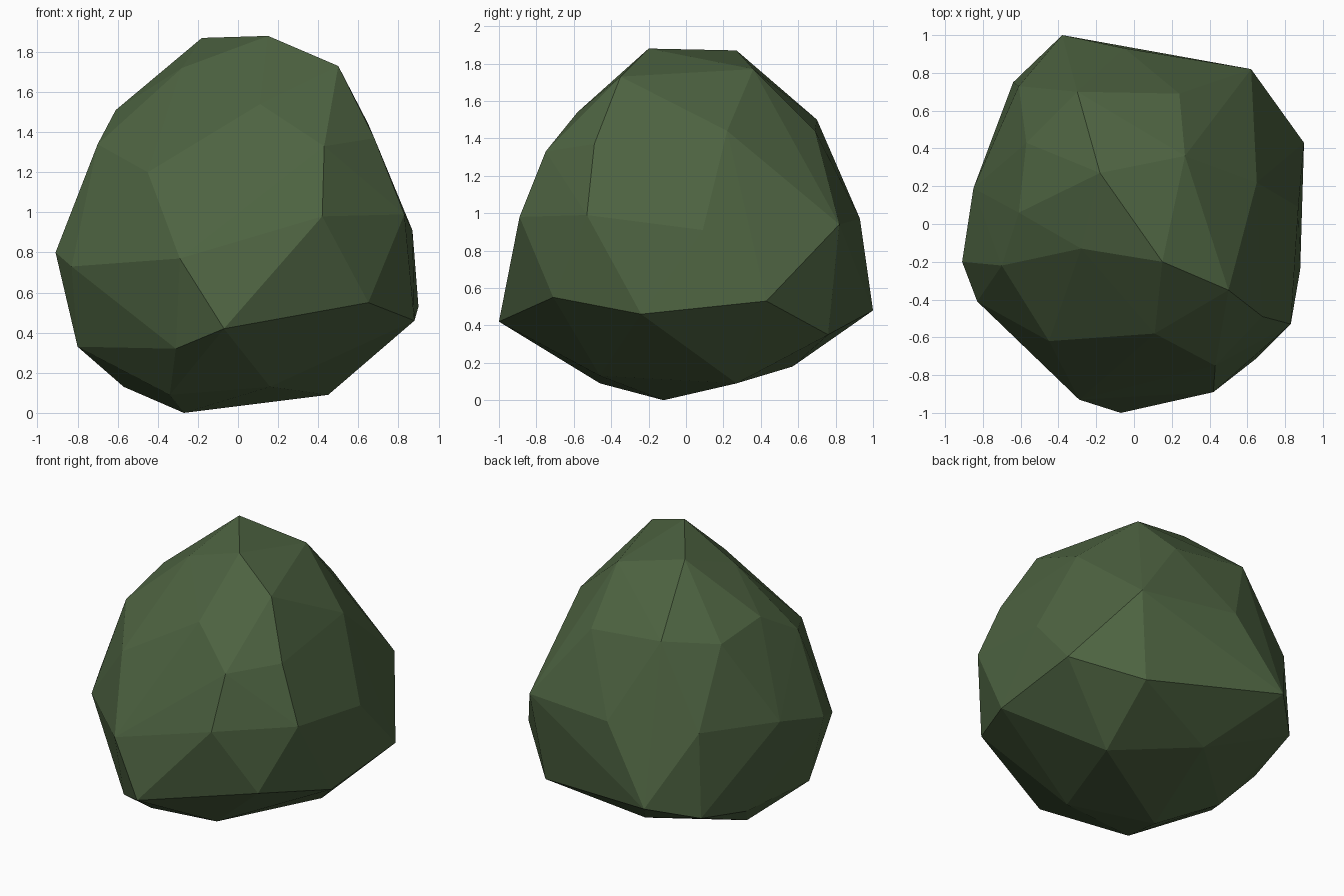
import bpy
import bmesh

# Faceted boulder-like bush: rings of control points wrapped in a convex skin
crown = [(-.18, .27, 1.87), (.15, -.20, 1.88), (.50, -.35, 1.73),
         (.27, .36, 1.77), (-.28, -.13, 1.72)]
shoulder = [(.11, -.58, 1.54), (-.45, -.62, 1.20), (.65, .22, 1.44), (.68, -.49, 1.37),
            (.43, -.75, 1.33), (.24, .69, 1.44), (-.30, .70, 1.50), (-.61, .06, 1.51),
            (-.57, .43, 1.45), (-.70, -.22, 1.34)]
waist = [(.42, -.89, .98), (-.29, -.93, .77), (.83, -.53, .99), (.87, .09, .91),
         (.62, .82, .94), (-.05, .93, .97), (-.61, .73, .96), (-.85, .19, .90),
         (-.91, -.20, .80), (-.83, -.41, .73)]
skirt = [(-.07, -1.0, .42), (.65, -.71, .55), (.88, -.24, .46), (.90, .43, .53),
         (.54, .76, .35), (-.38, 1.0, .48), (-.64, .75, .39), (-.70, .34, .30),
         (-.80, -.20, .33), (-.31, -.80, .32)]
foot = [(-.34, -.46, .09), (-.57, .15, .13), (-.27, -.12, 0), (.16, -.46, .13),
        (.45, .27, .09), (-.09, .57, .18)]

bm = bmesh.new()
for ring in (crown, shoulder, waist, skirt, foot):
    for point in ring:
        bm.verts.new(point)
hull = bmesh.ops.convex_hull(bm, input=bm.verts[:])
spare = {g for g in hull["geom_interior"] + hull["geom_unused"]
         if isinstance(g, bmesh.types.BMVert)}
bmesh.ops.delete(bm, geom=list(spare), context='VERTS')
bmesh.ops.recalc_face_normals(bm, faces=bm.faces[:])

mesh = bpy.data.meshes.new("bush")
bm.to_mesh(mesh)
bm.free()

# Single flat dark green
green = bpy.data.materials.new("dark leaf green")
green.diffuse_color = (.075, .125, .053, 1)
mesh.materials.append(green)

bush = bpy.data.objects.new("bush", mesh)
bpy.context.collection.objects.link(bush)
